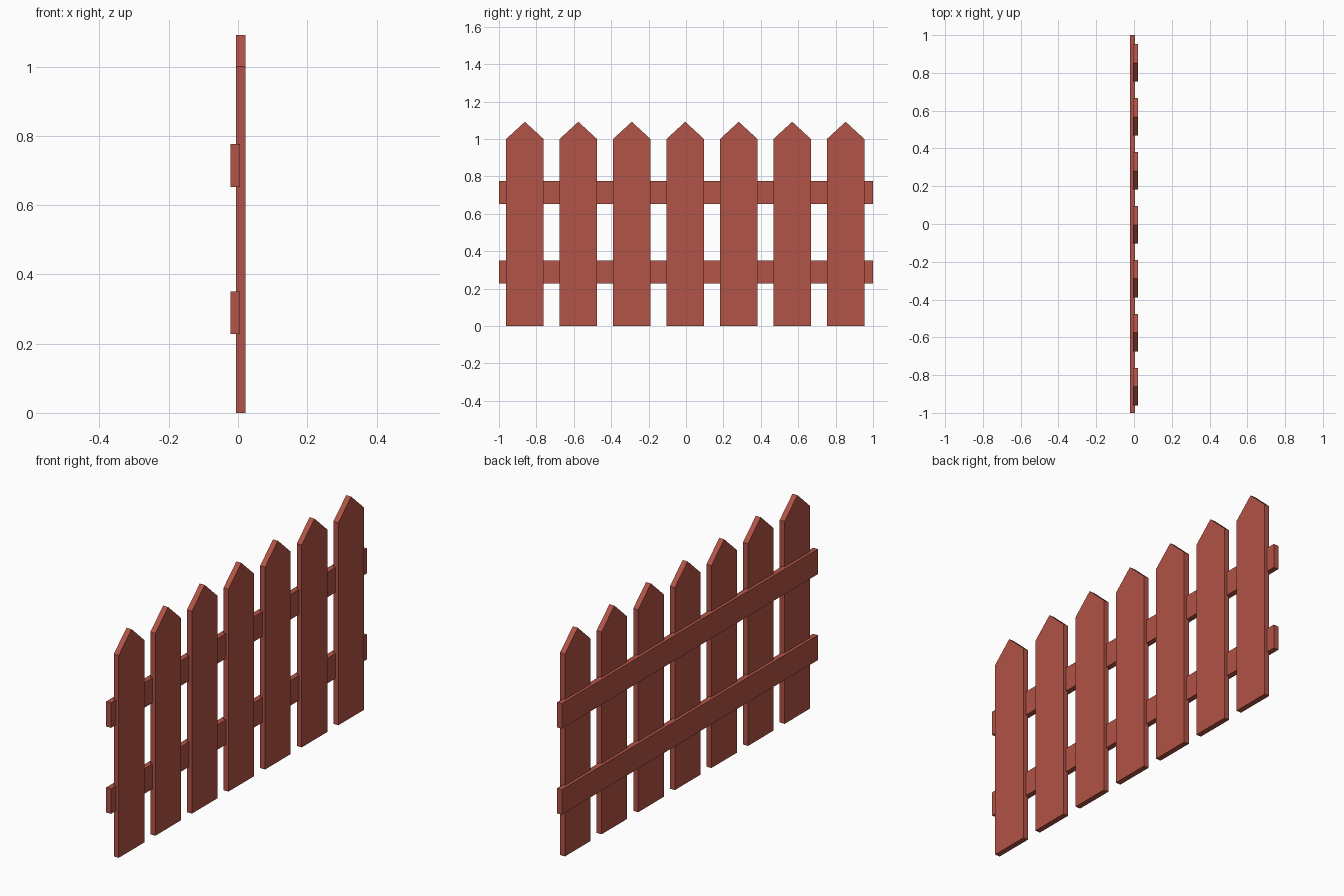
import bpy
import bmesh

cube = bpy.data.objects.get("Cube")
if cube:
    bpy.data.objects.remove(cube, do_unlink=True)

# Painted wood
COLOUR = (0.445, 0.087, 0.061, 1.0)
wood = bpy.data.materials.new("red_brown_wood")
wood.use_nodes = True
wood.diffuse_color = COLOUR
wood.node_tree.nodes["Principled BSDF"].inputs["Base Color"].default_value = COLOUR


def board(name, outline, x_back, x_front):
    """Extrude a flat (y, z) outline along x into a solid board."""
    bm = bmesh.new()
    face = bm.faces.new([bm.verts.new((x_back, y, z)) for y, z in outline])
    result = bmesh.ops.extrude_face_region(bm, geom=[face])
    moved = [v for v in result["geom"] if isinstance(v, bmesh.types.BMVert)]
    bmesh.ops.translate(bm, verts=moved, vec=(x_front - x_back, 0, 0))
    bmesh.ops.recalc_face_normals(bm, faces=bm.faces)
    mesh = bpy.data.meshes.new(name)
    bm.to_mesh(mesh)
    bm.free()
    mesh.materials.append(wood)
    obj = bpy.data.objects.new(name, mesh)
    bpy.context.collection.objects.link(obj)
    return obj


# Pointed pickets
COUNT, SPACING, HALF = 7, 0.2858, 0.1
SHOULDER, PEAK = 1.0, 1.092
for i in range(COUNT):
    y = -0.004 + (i - (COUNT - 1) / 2) * SPACING
    outline = [(y - HALF, 0), (y + HALF, 0), (y + HALF, SHOULDER),
               (y, PEAK), (y - HALF, SHOULDER)]
    board(f"picket_{i + 1}", outline, -0.006, 0.021)

# Horizontal rails, overlapping the backs of the pickets
for name, low, high in (("lower_rail", 0.228, 0.351), ("upper_rail", 0.653, 0.776)):
    board(name, [(-1, low), (1, low), (1, high), (-1, high)], -0.021, 0.006)
